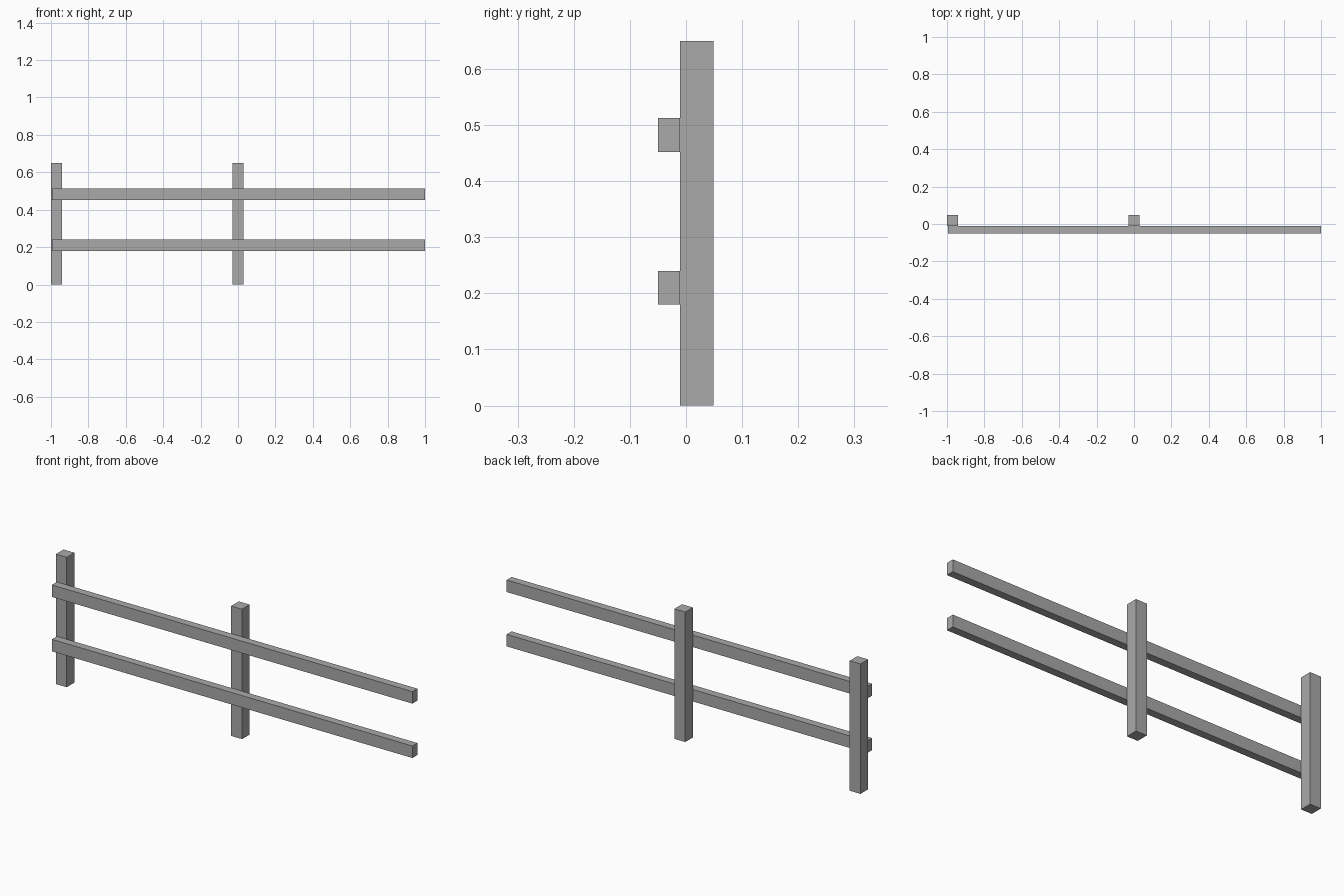
import bpy
from mathutils import Vector

cube = bpy.data.objects.get("Cube")
if cube:
    bpy.data.objects.remove(cube, do_unlink=True)

# Single plain grey
grey = bpy.data.materials.new("plain grey")
grey.use_nodes = True
color = (0.4, 0.4, 0.4, 1)
grey.diffuse_color = color
grey.node_tree.nodes["Principled BSDF"].inputs["Base Color"].default_value = color


def box(name, low, high):
    low, high = Vector(low), Vector(high)
    bpy.ops.mesh.primitive_cube_add(size=1, location=(low + high) / 2)
    obj = bpy.context.object
    obj.name = name
    obj.scale = high - low
    bpy.ops.object.transform_apply(location=False, rotation=False, scale=True)
    obj.data.materials.append(grey)
    return obj


THICK = 0.06      # post width and rail height
JOINT_Y = -0.011  # plane where rails meet posts

# Upright posts
for name, x in (("end_post", -1.0), ("middle_post", -0.03)):
    box(name, (x, JOINT_Y, 0), (x + THICK, 0.049, 0.65))

# Horizontal rails on the front of the posts
for name, z in (("lower_rail", 0.18), ("upper_rail", 0.452)):
    box(name, (-0.995, -0.05, z), (1.0, JOINT_Y, z + THICK))
